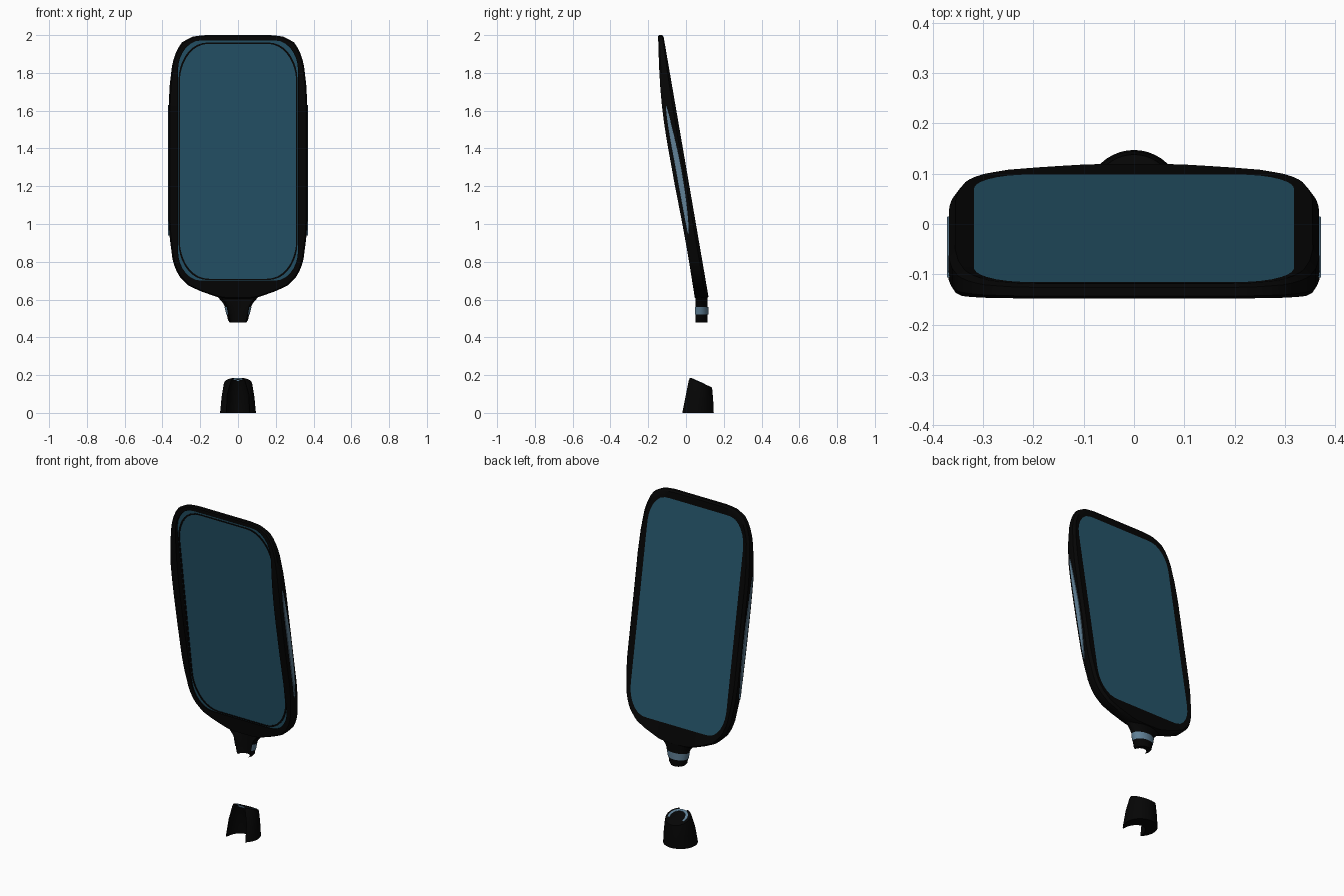
import bpy, bmesh, math

if "Cube" in bpy.data.objects:
    bpy.data.objects.remove(bpy.data.objects["Cube"])


def material(name, rgb):
    m = bpy.data.materials.new(name)
    m.diffuse_color = (*rgb, 1)
    m.use_nodes = True
    m.node_tree.nodes["Principled BSDF"].inputs["Base Color"].default_value = m.diffuse_color
    return m


DARK = material("dark_plastic", (0.0015, 0.0015, 0.0015))
GLASS = material("blue_glass", (0.019, 0.09, 0.145))
TRIM = material("light_trim", (0.12, 0.22, 0.31))


def loft(name, rings, mat, closed=True, caps=False):
    """Skin a list of equal-length point rings."""
    bm = bmesh.new()
    rows = [[bm.verts.new(p) for p in r] for r in rings]
    n = len(rows[0])
    for a, b in zip(rows, rows[1:]):
        for i in range(n if closed else n - 1):
            j = (i + 1) % n
            bm.faces.new((a[i], a[j], b[j], b[i]))
    if caps:
        bm.faces.new(rows[0])
        bm.faces.new(rows[-1])
    bmesh.ops.remove_doubles(bm, verts=bm.verts, dist=1e-5)
    bmesh.ops.recalc_face_normals(bm, faces=bm.faces)
    me = bpy.data.meshes.new(name)
    bm.to_mesh(me)
    bm.free()
    me.materials.append(mat)
    ob = bpy.data.objects.new(name, me)
    bpy.context.collection.objects.link(ob)
    bpy.ops.object.select_all(action='DESELECT')
    ob.select_set(True)
    bpy.context.view_layer.objects.active = ob
    bpy.ops.object.shade_smooth_by_angle(angle=math.radians(35))
    return ob


def interp(pts, t):
    for (a, u), (b, v) in zip(pts, pts[1:]):
        if t <= b:
            return u + (v - u) * max(0, t - a) / (b - a)
    return pts[-1][1]


# Side profile of the leaning panel: flat back, bowed front, flat recessed front glass
FRONT = [(0.6, 0.048), (0.84, 0.01), (1.02, -0.023), (1.21, -0.06), (1.42, -0.098),
         (1.52, -0.114), (1.62, -0.127), (1.72, -0.136), (1.84, -0.143), (2.0, -0.148)]


def front(z):
    return interp(FRONT, z)


def back(z):
    return -0.12 + (2 - z) * 0.1726


def back_pane(z):
    return back(z) - 0.004


def front_pane(z):
    return 0.039 - (z - 0.7) * 0.1425


def between(k):
    return lambda z: back(z) + (front(z) - back(z)) * k


def resample(pts, m=56):
    """Even points along the right half outline, bottom to top."""
    d = [0]
    for p, q in zip(pts, pts[1:]):
        d.append(d[-1] + math.dist(p, q))
    xs = list(zip(d, [p[0] for p in pts]))
    zs = list(zip(d, [p[1] for p in pts]))
    return [(interp(xs, d[-1] * i / m), interp(zs, d[-1] * i / m)) for i in range(m + 1)]


def round_rect(w, z0, z1, rx, rz):
    arc = [(math.sin(a), math.cos(a)) for a in [math.pi / 16 * i for i in range(9)]]
    pts = [(0, z0)] + [(w - rx + rx * s, z0 + rz - rz * c) for s, c in arc]
    pts += [(w - rx + rx * s, z1 - rz + rz * c) for s, c in reversed(arc)] + [(0, z1)]
    return resample(pts)


def ring(half, depth, s=(1, 1), shift=0):
    """Mirror a half outline and lay it on the surface y = depth(z)."""
    h = [(x * s[0], 1.3 + (z - 1.3) * s[1]) for x, z in half]
    full = h + [(-x, z) for x, z in h[-2:0:-1]]
    return [(x, depth(z) + shift, z) for x, z in full]


def pane(name, half, depth):
    right = ring(half, depth)[:len(half)]
    loft(name, [[(-x, y, z) for x, y, z in right], right], GLASS, closed=False)


OUTLINE = resample([(0, 0.605), (0.09, 0.607), (0.13, 0.62), (0.2, 0.645), (0.265, 0.675),
                    (0.317, 0.73), (0.345, 0.8), (0.362, 0.93), (0.367, 1.02), (0.368, 1.6),
                    (0.362, 1.73), (0.348, 1.85), (0.325, 1.92), (0.295, 1.965),
                    (0.24, 1.992), (0.18, 2.0), (0, 2.0)])
BACK_RECT = round_rect(0.318, 0.712, 1.95, 0.11, 0.16)
FRONT_RECT = round_rect(0.318, 0.70, 1.972, 0.12, 0.16)

# Panel frame and its two glass faces
loft("panel_frame", [ring(BACK_RECT, back_pane), ring(OUTLINE, back, (0.965, 0.987)),
                     ring(OUTLINE, between(0.22)), ring(OUTLINE, between(0.82)),
                     ring(OUTLINE, front, (0.98, 0.992)), ring(FRONT_RECT, front),
                     ring(FRONT_RECT, front_pane)], DARK)
pane("back_glass", BACK_RECT, back_pane)
pane("front_glass", FRONT_RECT, front_pane)

# Thin dark seam on the front glass
SEAM = [round_rect(0.315, 0.703, 1.961, 0.15, 0.2), round_rect(0.308, 0.71, 1.954, 0.15, 0.2)]
loft("front_seam", [ring(SEAM[i], front_pane, shift=s)
                    for i, s in ((0, 0), (0, -0.003), (1, -0.003), (1, 0))], DARK)

# Lens-shaped trim strips on both sides
for side, label in ((1, "right"), (-1, "left")):
    rows = [[], [], [], []]
    for i in range(25):
        t = i / 24
        z = 0.94 + 0.69 * t
        w = 0.017 * math.sin(math.pi * t) ** 0.6
        y = front(z) + 0.022 + 0.013 * math.sin(math.pi * t)
        for row, (x, k) in zip(rows, [(0.356, -1), (0.371, -0.85), (0.371, 0.85), (0.356, 1)]):
            row.append((side * x, y + k * w, z))
    loft("side_trim_" + label, rows, TRIM, closed=False)


def grooved(a, b, yc, cut, z, depth):
    """Oval plan whose front is cut away by a round groove starting at y = cut."""
    t0 = math.asin((cut - yc) / b)
    ts = [t0 + (math.pi - 2 * t0) * i / 32 for i in range(33)]
    pts = [(a * math.cos(t), yc + b * math.sin(t)) for t in ts]
    w = pts[0][0]
    pts += [(-w * math.cos(t), cut + depth * math.sin(t))
            for t in [math.pi * i / 24 for i in range(1, 24)]]
    return [(x, y, z(y) if callable(z) else z) for x, y in pts]


# Neck below the panel: grooved at the front, with a trim band wrapped around the back
NECK = [(0.478, 0.043), (0.49, 0.053), (0.52, 0.059), (0.56, 0.068), (0.585, 0.082),
        (0.605, 0.1), (0.63, 0.125)]
loft("neck", [grooved(w, 0.042, 0.073, 0.05, z, 0.035) for z, w in NECK], DARK, caps=True)
loft("neck_band", [grooved(w + 0.003, 0.046, 0.073, 0.048, z, 0.03)[:33] for z, w in NECK[2:4]],
     TRIM, closed=False)


# Base: tapered round block cut by a sloping plane, with the same front groove
def slope(y):
    return 0.19 - 0.45 * (y - 0.02)


loft("base", [grooved(a, b, yc, cut, lambda y, t=t: t * slope(y), d) for t, a, b, yc, cut, d in
              ((0, 0.095, 0.095, 0.052, -0.02, 0.09), (0.5, 0.087, 0.082, 0.062, 0.0, 0.065),
               (0.9, 0.076, 0.066, 0.073, 0.015, 0.03), (0.97, 0.072, 0.062, 0.076, 0.02, 0.02),
               (0.985, 0.066, 0.057, 0.077, 0.024, 0.01))], DARK, caps=True)

# Crescent trim on the sloping top of the base
rows = [[], [], [], []]
for i in range(25):
    t = math.pi * (-0.12 + 1.24 * i / 24)
    for row, (r, dz) in zip(rows, ((0.044, -0.01), (0.044, 0.0), (0.058, 0.0), (0.058, -0.01))):
        x, y = r * math.cos(t), 0.08 - r * 0.9 * math.sin(t)
        row.append((x, y, slope(y) * 0.985 + 0.002 + dz))
loft("base_trim", rows, TRIM, closed=False)
